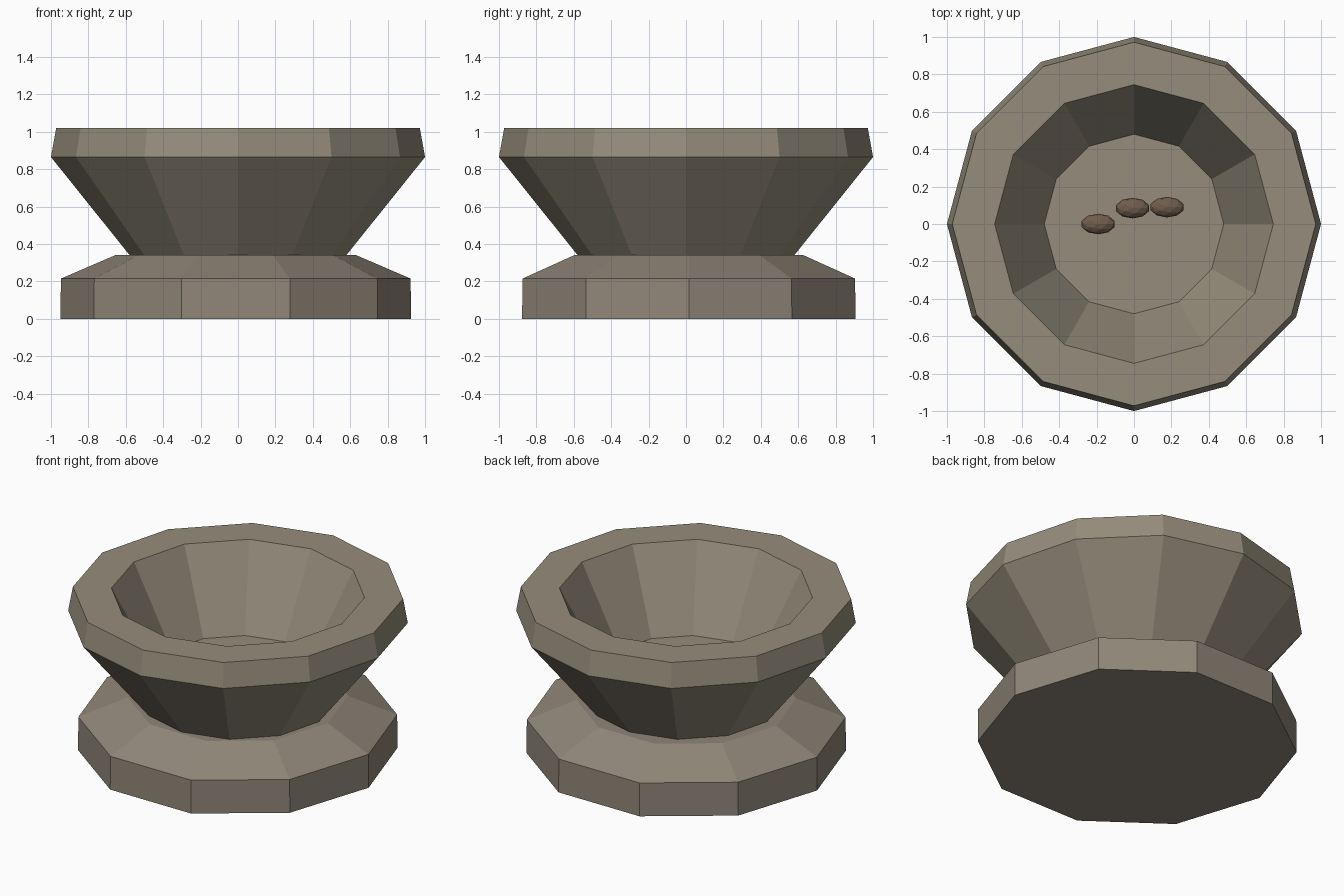
import bpy, bmesh, math
from mathutils import Matrix

if "Cube" in bpy.data.objects:
    bpy.data.objects.remove(bpy.data.objects["Cube"])


def material(name, rgb):
    m = bpy.data.materials.new(name)
    m.diffuse_color = (*rgb, 1)
    m.use_nodes = True
    m.node_tree.nodes["Principled BSDF"].inputs["Base Color"].default_value = m.diffuse_color
    return m


def add_object(name, bm, mat, loc):
    bmesh.ops.recalc_face_normals(bm, faces=bm.faces)
    me = bpy.data.meshes.new(name)
    bm.to_mesh(me)
    bm.free()
    me.materials.append(mat)
    ob = bpy.data.objects.new(name, me)
    ob.location = loc
    bpy.context.collection.objects.link(ob)
    return ob


def lathe(name, profile, sides, mat, loc=(0, 0, 0)):
    """Faceted turned shape, with a flat cap at both profile ends."""
    bm = bmesh.new()
    rings = []
    for r, z in profile:
        angles = [2 * math.pi * i / sides for i in range(sides)]
        rings.append([bm.verts.new((r * math.cos(a), r * math.sin(a), z)) for a in angles])
    for lo, hi in zip(rings, rings[1:]):
        for i in range(sides):
            j = (i + 1) % sides
            bm.faces.new((lo[i], lo[j], hi[j], hi[i]))
    bm.faces.new(rings[0])
    bm.faces.new(rings[-1])
    return add_object(name, bm, mat, loc)


bowl_mat = material("bowl_stone", (0.30, 0.265, 0.20))
base_mat = material("base_stone", (0.28, 0.24, 0.19))
pellet_mat = material("pellet_brown", (0.16, 0.11, 0.075))

# Ten-sided foot, slightly off centre
lathe("base", [(0.937, 0), (0.935, 0.215), (0.645, 0.34)], 10, base_mat, (-0.012, 0.015, 0))

# Twelve-sided bowl: outer wall, rim, inner wall, floor
FLOOR = 0.52
lathe("bowl", [(0.575, 0.335), (1.0, 0.865), (0.972, 1.02), (0.745, 1.02), (0.48, FLOOR)],
      12, bowl_mat)

# Small pellets lying on the bowl floor
for n, (x, y) in enumerate([(-0.192, 0.0), (-0.008, 0.085), (0.177, 0.09)]):
    bm = bmesh.new()
    bmesh.ops.create_icosphere(bm, subdivisions=2, radius=1)
    bmesh.ops.transform(bm, matrix=Matrix.Diagonal((0.092, 0.055, 0.045, 1)), verts=bm.verts)
    add_object(f"pellet_{n + 1}", bm, pellet_mat, (x, y, FLOOR + 0.035))
